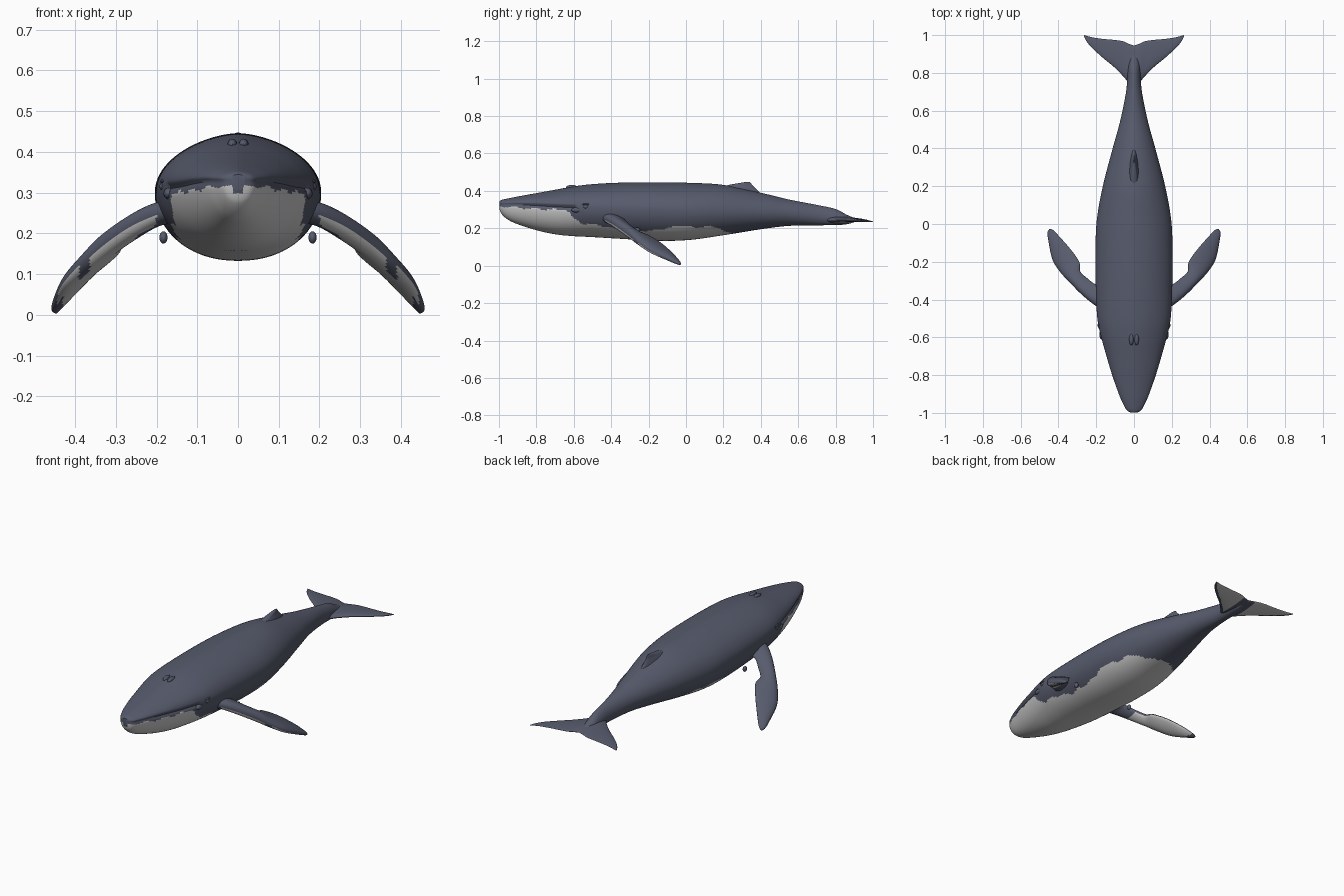
import bpy, bmesh, math
from mathutils import Vector, Matrix

if "Cube" in bpy.data.objects:
    bpy.data.objects.remove(bpy.data.objects["Cube"], do_unlink=True)


def make_material(name, rgb):
    mat = bpy.data.materials.new(name)
    mat.use_nodes = True
    mat.diffuse_color = (*rgb, 1)
    mat.node_tree.nodes["Principled BSDF"].inputs["Base Color"].default_value = (*rgb, 1)
    return mat


SLATE = make_material("slate_skin", (0.095, 0.104, 0.15))
PALE = make_material("pale_skin", (0.6, 0.6, 0.6))


def smooth_stations(stations, steps):
    """Catmull-Rom interpolation through tuples of numbers."""
    out = []
    last = len(stations) - 1
    for i in range(last):
        quad = [stations[min(max(i + k, 0), last)] for k in (-1, 0, 1, 2)]
        for s in range(steps):
            t = s / steps
            out.append([0.5 * (2 * b + (c - a) * t + (2 * a - 5 * b + 4 * c - d) * t ** 2
                               + (3 * b - a - 3 * c + d) * t ** 3)
                        for a, b, c, d in zip(*quad)])
    out.append(list(stations[last]))
    return out


def linear(points, x):
    """Piecewise linear lookup."""
    for (x0, v0), (x1, v1) in zip(points, points[1:]):
        if x <= x1:
            return v0 + (v1 - v0) * max(0, (x - x0) / (x1 - x0))
    return points[-1][1]


def finish(name, bm, is_pale=None):
    bmesh.ops.recalc_face_normals(bm, faces=bm.faces)
    bm.normal_update()
    for face in bm.faces:
        if is_pale and is_pale(face.calc_center_median(), face.normal):
            face.material_index = 1
    mesh = bpy.data.meshes.new(name)
    bm.to_mesh(mesh)
    bm.free()
    mesh.materials.append(SLATE)
    mesh.materials.append(PALE)
    obj = bpy.data.objects.new(name, mesh)
    bpy.context.collection.objects.link(obj)
    bpy.ops.object.select_all(action="DESELECT")
    obj.select_set(True)
    bpy.context.view_layer.objects.active = obj
    bpy.ops.object.shade_smooth_by_angle(angle=math.radians(45))
    return obj


def loft(name, rings, is_pale=None):
    """Skin closed rings of points and cap both ends."""
    bm = bmesh.new()
    loops = [[bm.verts.new(p) for p in ring] for ring in rings]
    for a, b in zip(loops, loops[1:]):
        for i in range(len(a)):
            j = (i + 1) % len(a)
            bm.faces.new((a[i], a[j], b[j], b[i]))
    bm.faces.new(loops[0])
    bm.faces.new(loops[-1])
    return finish(name, bm, is_pale)


def fin_ring(lead, trail, thick, flat_normal, count=36):
    """Leaf-shaped section between a leading and a trailing edge."""
    mid, half = (lead + trail) / 2, (lead - trail) / 2
    ring = []
    for i in range(count):
        a = math.tau * i / count
        bulge = math.sin(a) * (0.75 + 0.25 * math.cos(a))
        ring.append(mid + half * math.cos(a) + flat_normal * thick * bulge)
    return ring


def blob(name, centre, radii):
    bm = bmesh.new()
    place = Matrix.Translation(centre) @ Matrix.Diagonal((*radii, 1))
    bmesh.ops.create_uvsphere(bm, u_segments=16, v_segments=10, radius=1, matrix=place)
    return finish(name, bm)


# Body: y, half width, top, bottom, height of the widest line
BODY = [
    (-0.998, 0.018, 0.345, 0.305, 0.332), (-0.985, 0.04, 0.352, 0.275, 0.332),
    (-0.95, 0.06, 0.36, 0.245, 0.332), (-0.9, 0.082, 0.37, 0.222, 0.332),
    (-0.8, 0.117, 0.388, 0.19, 0.328), (-0.7, 0.147, 0.406, 0.168, 0.322),
    (-0.6, 0.174, 0.424, 0.158, 0.318), (-0.5, 0.194, 0.436, 0.153, 0.311),
    (-0.35, 0.202, 0.444, 0.144, 0.304), (-0.15, 0.204, 0.446, 0.133, 0.298),
    (0.02, 0.197, 0.443, 0.138, 0.292), (0.2, 0.165, 0.432, 0.163, 0.29),
    (0.4, 0.113, 0.39, 0.195, 0.285), (0.55, 0.072, 0.354, 0.213, 0.28),
    (0.7, 0.042, 0.325, 0.216, 0.265), (0.8, 0.034, 0.303, 0.217, 0.25),
    (0.86, 0.028, 0.272, 0.222, 0.245), (0.91, 0.012, 0.252, 0.236, 0.243),
]


def body_ring(y, w, top, bottom, mid, count=128):
    ring = []
    for i in range(count):
        a = math.tau * i / count
        c, s = math.cos(a), math.sin(a)
        # the back is slightly ridged, the belly full
        power = 1.2 if s > 0 else 0.93
        z = mid + s * ((top - mid) if s > 0 else (mid - bottom))
        x = w * math.copysign(abs(c) ** power, c)
        # mouth line pressed in along the head
        if y < -0.59:
            x *= 1 - 0.07 * math.exp(-((z - mid + 0.006) / 0.008) ** 2)
        ring.append((x, y, z))
    return ring


# Upper limit of the pale belly along the body
BELLY = [(-1, 0.318), (-0.85, 0.307), (-0.7, 0.3), (-0.635, 0.297), (-0.6, 0.25),
         (-0.55, 0.225), (-0.45, 0.215), (-0.35, 0.19), (-0.2, 0.185), (-0.1, 0.2),
         (-0.03, 0.217), (0.05, 0.203), (0.1, 0.212), (0.18, 0.203), (0.21, 0.18), (0.27, 0.165)]


def belly_rule(p, normal):
    notch = 0.02 if abs(p.x) < 0.012 and p.y < -0.9 else 0
    limit = linear(BELLY, p.y) + 0.004 * math.sin(p.y * 60) - notch
    return p.y < 0.27 and p.z < limit


loft("body", [body_ring(*s) for s in smooth_stations(BODY, 14)], belly_rule)

# Flippers: leading edge, trailing edge, half thickness
FLIPPER = [
    (0.14, -0.47, 0.27, 0.13, -0.33, 0.24, 0.036),
    (0.2, -0.435, 0.252, 0.2, -0.32, 0.235, 0.036),
    (0.27, -0.38, 0.22, 0.25, -0.285, 0.2, 0.036),
    (0.34, -0.31, 0.17, 0.285, -0.25, 0.175, 0.035),
    (0.39, -0.255, 0.122, 0.29, -0.2, 0.16, 0.032),
    (0.43, -0.19, 0.076, 0.335, -0.135, 0.122, 0.027),
    (0.45, -0.1, 0.034, 0.387, -0.075, 0.07, 0.02),
    (0.457, -0.05, 0.012, 0.425, -0.035, 0.026, 0.011),
    (0.449, -0.03, 0.004, 0.44, -0.027, 0.01, 0.004),
]


def flipper_rule(p, normal):
    x = abs(p.x)
    if normal.z > -0.3:
        return False
    if normal.y < -0.4:
        return 0.2 < x < 0.365 or 0.39 < x < 0.445
    return 0.25 < x < 0.43


def flipper_rings(side):
    stations = smooth_stations(FLIPPER, 9)
    flip = Vector((side, 1, 1))
    rings = []
    for i, s in enumerate(stations):
        lead, trail = Vector(s[:3]), Vector(s[3:6])
        before, after = stations[max(i - 3, 0)], stations[min(i + 3, len(stations) - 1)]
        span = Vector(after[:3]) + Vector(after[3:6]) - Vector(before[:3]) - Vector(before[3:6])
        normal = (lead - trail).cross(span).normalized()
        rings.append([p * flip for p in fin_ring(lead, trail, s[6], normal)])
    return rings


for side, label in ((1, "left"), (-1, "right")):
    loft(label + "_flipper", flipper_rings(side), flipper_rule)
    # eye with its lid fold, and the small lobe behind the flipper
    blob(label + "_eye", (side * 0.183, -0.535, 0.315), (0.01, 0.015, 0.01))
    blob(label + "_eyelid", (side * 0.182, -0.53, 0.328), (0.01, 0.028, 0.005))
    blob(label + "_mouth_corner", (side * 0.17, -0.585, 0.298), (0.013, 0.028, 0.014))
    blob(label + "_lobe", (side * 0.183, -0.26, 0.19), (0.01, 0.014, 0.015))
    blob(label + "_blowhole_ridge", (side * 0.014, -0.61, 0.418), (0.012, 0.032, 0.014))

# Tail flukes: x, leading y, trailing y, height, half thickness
FLUKE = [(0, 0.72, 0.945, 0.245, 0.024), (0.03, 0.75, 0.955, 0.245, 0.021),
         (0.06, 0.785, 0.968, 0.244, 0.016), (0.11, 0.835, 0.975, 0.243, 0.012),
         (0.165, 0.88, 0.98, 0.241, 0.009), (0.22, 0.93, 0.988, 0.239, 0.007),
         (0.25, 0.965, 0.996, 0.237, 0.005), (0.266, 0.994, 1.0, 0.236, 0.002)]
half = smooth_stations(FLUKE, 6)
full = [[-s[0]] + s[1:] for s in half[:0:-1]] + half


def fluke_rule(p, normal):
    x = abs(p.x)
    lead = linear([(s[0], s[1]) for s in FLUKE], x)
    return normal.z < -0.3 and x > 0.04 and p.y > lead + 0.02


loft("tail_flukes", [fin_ring(Vector((x, lead, z)), Vector((x, trail, z)), t, Vector((0, 0, 1)))
                     for x, lead, trail, z, t in full], fluke_rule)

# Dorsal fin: height, front y, back y, half thickness
DORSAL = [(0.375, 0.12, 0.41, 0.05), (0.41, 0.17, 0.375, 0.034),
          (0.43, 0.22, 0.355, 0.02), (0.442, 0.285, 0.347, 0.011), (0.448, 0.32, 0.34, 0.004)]
loft("dorsal_fin", [fin_ring(Vector((0, front, z)), Vector((0, back, z)), t, Vector((1, 0, 0)))
                    for z, front, back, t in smooth_stations(DORSAL, 4)])
